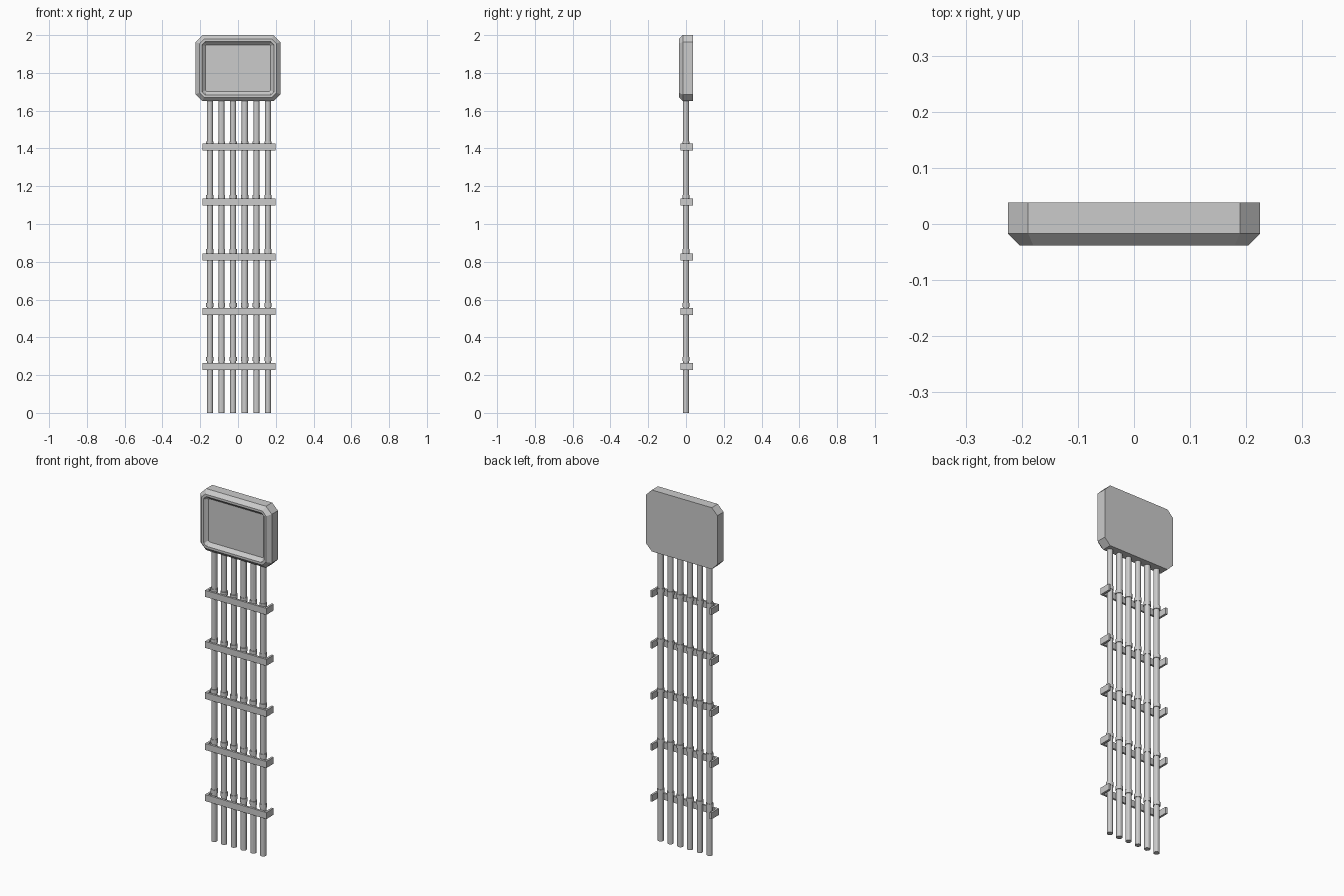
import bpy, bmesh, math
from mathutils import Matrix

if "Cube" in bpy.data.objects:
    bpy.data.objects.remove(bpy.data.objects["Cube"])


def finish(bm, name):
    bmesh.ops.recalc_face_normals(bm, faces=bm.faces)
    me = bpy.data.meshes.new(name)
    bm.to_mesh(me)
    bm.free()
    ob = bpy.data.objects.new(name, me)
    bpy.context.collection.objects.link(ob)
    return ob


def cylinder(name, x, z0, z1, r, sides=12):
    bm = bmesh.new()
    bmesh.ops.create_cone(bm, cap_ends=True, segments=sides, radius1=r, radius2=r, depth=z1 - z0,
                          matrix=Matrix.Translation((x, 0, (z0 + z1) / 2)))
    return finish(bm, name)


def octagon(inset):
    # cut-corner rectangle, offset evenly inwards
    w, h = 0.2245 - inset, 0.175 - inset
    c = 0.036 - inset * (2 - math.sqrt(2))
    return [(w, h - c), (w - c, h), (c - w, h), (-w, h - c),
            (-w, c - h), (c - w, -h), (w - c, -h), (w, c - h)]


# Head panel: bevelled octagonal housing with a recessed face
bm = bmesh.new()
rings = [[bm.verts.new((x, y, z + 1.825)) for x, z in octagon(i)] for i, y in
         [(0, 0.038), (0, -0.017), (0.021, -0.038), (0.034, -0.038), (0.040, -0.030), (0.052, -0.018)]]
for a, b in zip(rings, rings[1:]):
    for k in range(8):
        n = (k + 1) % 8
        bm.faces.new((a[k], a[n], b[n], b[k]))
bm.faces.new(rings[0])
bm.faces.new(rings[-1])
finish(bm, "head_panel")

# Vertical pipes
CX = 0.005
pipe_x = [CX + (i - 2.5) * 0.0615 for i in range(6)]
for x in pipe_x:
    cylinder("pipe", x, 0, 1.66, 0.016)

# C-shaped cross straps and a collar on each pipe just above
profile = [(-0.193, 0.038), (-0.193, -0.028), (0.193, -0.028), (0.193, 0.038),
           (0.181, 0.038), (0.181, -0.016), (-0.181, -0.016), (-0.181, 0.038)]
for i in range(5):
    z = 0.245 + i * 0.2905
    bm = bmesh.new()
    face = bm.faces.new([bm.verts.new((CX + x, y, z - 0.0185)) for x, y in profile])
    ext = bmesh.ops.extrude_face_region(bm, geom=[face])
    bmesh.ops.translate(bm, vec=(0, 0, 0.037), verts=[v for v in ext["geom"] if isinstance(v, bmesh.types.BMVert)])
    finish(bm, "cross_strap")
    zc = 0.285 + i * 0.2855
    for x in pipe_x:
        cylinder("pipe_collar", x, zc - 0.011, zc + 0.011, 0.0195)
